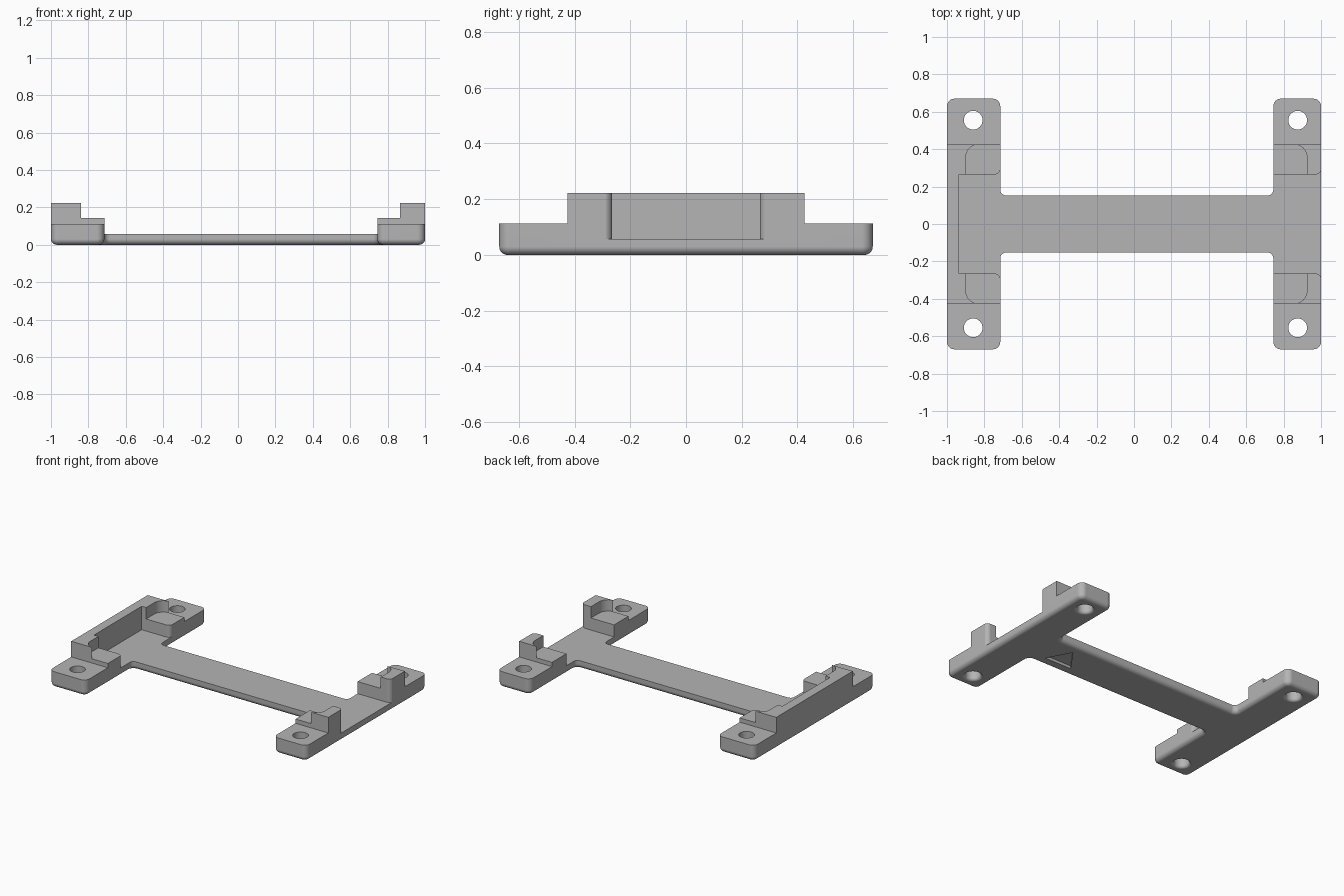
import bpy
import bmesh
from math import sin, cos, pi
from mathutils import Vector

if "Cube" in bpy.data.objects:
    bpy.data.objects.remove(bpy.data.objects["Cube"], do_unlink=True)

BAR_Y, STRAP_Y = 0.67, 0.153        # half lengths in y
LEFT_IN, RIGHT_IN = -0.715, 0.745   # inner faces of the two end bars
STRAP_Z, FOOT_Z, LEDGE_Z, TOP_Z = 0.057, 0.112, 0.142, 0.222
POCKET_Y, TOWER_Y = 0.265, 0.425

grey = bpy.data.materials.new("plain_grey")
grey.use_nodes = True
colour = (0.46, 0.46, 0.46, 1)
grey.diffuse_color = colour
grey.node_tree.nodes["Principled BSDF"].inputs["Base Color"].default_value = colour


def rounded(corners, steps=8):
    """Turn (x, y, radius) corners into an outline with round corners."""
    out = []
    for i, (x, y, r) in enumerate(corners):
        p = Vector((x, y))
        if r == 0:
            out.append(p)
            continue
        a = (Vector(corners[i - 1][:2]) - p).normalized()
        b = (Vector(corners[(i + 1) % len(corners)][:2]) - p).normalized()
        centre = p + (a + b) * r            # right-angled corners only
        for k in range(steps + 1):
            t = k / steps * pi / 2
            out.append(centre - b * r * cos(t) - a * r * sin(t))
    return out


def to_object(bm, name):
    bmesh.ops.recalc_face_normals(bm, faces=bm.faces)
    mesh = bpy.data.meshes.new(name)
    bm.to_mesh(mesh)
    bm.free()
    mesh.materials.append(grey)
    ob = bpy.data.objects.new(name, mesh)
    bpy.context.collection.objects.link(ob)
    return ob


def prism(name, outline, z0, z1, bottom_round=0):
    bm = bmesh.new()
    base = bm.faces.new([bm.verts.new((x, y, z0)) for x, y in outline])
    rim = list(base.edges)
    ext = bmesh.ops.extrude_face_region(bm, geom=[base], use_keep_orig=True)
    top = [v for v in ext["geom"] if isinstance(v, bmesh.types.BMVert)]
    bmesh.ops.translate(bm, verts=top, vec=(0, 0, z1 - z0))
    bmesh.ops.recalc_face_normals(bm, faces=bm.faces)
    if bottom_round:
        bmesh.ops.bevel(bm, geom=rim, offset=bottom_round, segments=6,
                        profile=0.5, affect='EDGES', clamp_overlap=False)
    return to_object(bm, name)


def box(name, x0, x1, y0, y1, z0, z1):
    return prism(name, [(x0, y0), (x1, y0), (x1, y1), (x0, y1)], z0, z1)


def hole_cutter(x, y, radius=0.05, flare=0.02, sides=40):
    """Round hole whose lower rim is softened outwards."""
    bm = bmesh.new()
    profile = [(radius + flare, -0.05)]
    for k in range(6):
        t = k / 5 * pi / 2
        profile.append((radius + flare * (1 - sin(t)), flare * (1 - cos(t))))
    profile.append((radius, 0.4))
    rings = [[bm.verts.new((x + r * cos(2 * pi * i / sides),
                            y + r * sin(2 * pi * i / sides), z))
              for i in range(sides)] for r, z in profile]
    for low, high in zip(rings, rings[1:]):
        for i in range(sides):
            j = (i + 1) % sides
            bm.faces.new((low[i], low[j], high[j], high[i]))
    bm.faces.new(rings[0])
    bm.faces.new(rings[-1])
    return to_object(bm, "hole_cutter")


# Body: H-shaped outline with a softened lower edge
C, F = 0.04, 0.03
half = [(1, BAR_Y, C), (RIGHT_IN, BAR_Y, C), (RIGHT_IN, STRAP_Y, F),
        (LEFT_IN, STRAP_Y, F), (LEFT_IN, BAR_Y, C), (-1, BAR_Y, C)]
outline = half + [(x, -y, r) for x, y, r in reversed(half)]
body = prism("h_shaped_bracket", rounded(outline), 0, TOP_Z, bottom_round=0.03)

cutters = []

# Open pocket between the corner blocks, leaving the left wall standing
R = 0.031
arc = [(R * sin(k / 8 * pi / 2), R * (1 - cos(k / 8 * pi / 2))) for k in range(9)]
side = [(-0.935, POCKET_Y)]
side += [(LEFT_IN - 0.03 + dx, POCKET_Y + dy) for dx, dy in arc]
side += [(0.7, POCKET_Y + R), (0.7, POCKET_Y)]
side += [(0.97 + dx, POCKET_Y + dy) for dx, dy in arc]
side += [(1.1, POCKET_Y + R)]
pocket = side + [(x, -y) for x, y in reversed(side)]
cutters.append(prism("pocket_cutter", pocket, STRAP_Z, 0.5))

for s in (-1, 1):
    # Low feet at the bar ends
    y0, y1 = sorted((s * TOWER_Y, s))
    cutters.append(box("foot_cutter", -1.2, 1.2, y0, y1, FOOT_Z, 0.5))
    # Ledges with one round inner corner in each block
    for wall, inner in ((-0.9, -0.6), (0.925, 0.6)):
        ledge = rounded([(wall, s * 0.2, 0), (inner, s * 0.2, 0),
                         (inner, s * (TOWER_Y + 0.001), 0),
                         (wall, s * (TOWER_Y + 0.001), 0.07)])
        cutters.append(prism("ledge_cutter", ledge, LEDGE_Z, 0.5))
    # Screw holes
    for x in (-0.86, 0.875):
        cutters.append(hole_cutter(x, s * 0.555))

# Triangular mark sunk into the underside
cutters.append(prism("mark_cutter", [(0.46, -0.08), (0.67, -0.08), (0.58, 0.085)],
                     -0.1, 0.02))

bpy.ops.object.select_all(action='DESELECT')
bpy.context.view_layer.objects.active = body
body.select_set(True)
for cutter in cutters:
    cutter.hide_render = True
    mod = body.modifiers.new("cut", 'BOOLEAN')
    mod.operation = 'DIFFERENCE'
    mod.solver = 'EXACT'
    mod.object = cutter
    bpy.ops.object.modifier_apply(modifier=mod.name)
    bpy.data.objects.remove(cutter, do_unlink=True)

# Smooth fillets, crisp edges, flat faces kept flat
bpy.ops.object.shade_smooth_by_angle(angle=0.6)
weighted = body.modifiers.new("weighted_normals", 'WEIGHTED_NORMAL')
weighted.keep_sharp = True
